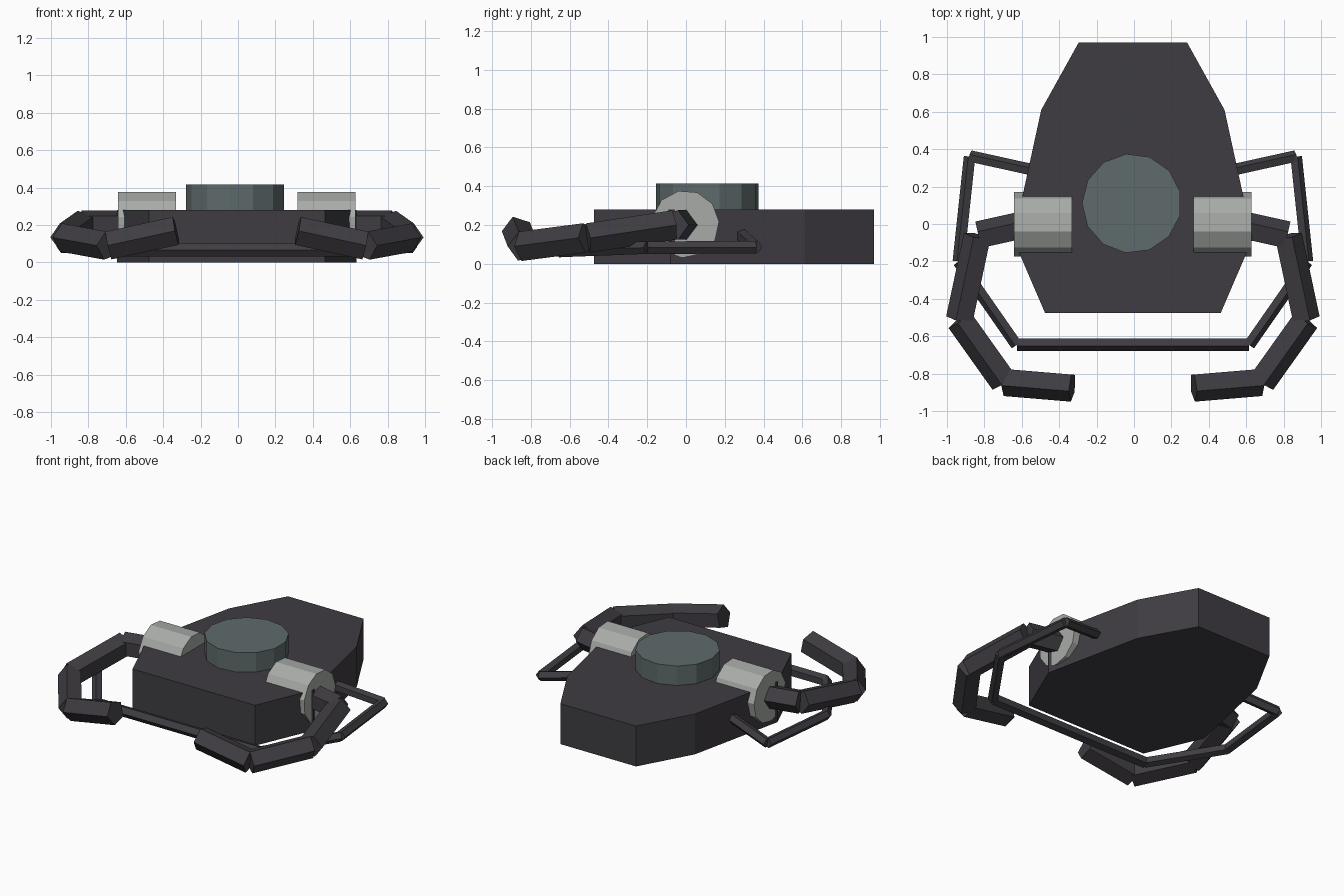
import bpy, bmesh, math
from mathutils import Vector

cube = bpy.data.objects.get("Cube")
if cube:
    bpy.data.objects.remove(cube, do_unlink=True)

CENTRE_X = -0.006


def material(name, rgb):
    m = bpy.data.materials.new(name)
    m.use_nodes = True
    colour = (*rgb, 1)
    m.diffuse_color = colour
    m.node_tree.nodes["Principled BSDF"].inputs["Base Color"].default_value = colour
    return m


charcoal = material("charcoal", (0.050, 0.046, 0.054))
slate = material("slate green", (0.114, 0.147, 0.147))
silver = material("silver grey", (0.39, 0.41, 0.39))


def loft(name, rings, mat):
    """Closed solid between two matching rings of points."""
    bm = bmesh.new()
    a, b = [[bm.verts.new(p + Vector((CENTRE_X, 0, 0))) for p in r] for r in rings]
    n = len(a)
    bm.faces.new(a)
    bm.faces.new(b)
    for i in range(n):
        j = (i + 1) % n
        bm.faces.new((a[i], a[j], b[j], b[i]))
    bmesh.ops.recalc_face_normals(bm, faces=bm.faces)
    mesh = bpy.data.meshes.new(name)
    bm.to_mesh(mesh)
    bm.free()
    mesh.materials.append(mat)
    obj = bpy.data.objects.new(name, mesh)
    bpy.context.collection.objects.link(obj)
    return obj


def rod(name, p, q, radius, sides, mat, phase=0.0, side=1):
    """Prism from p to q; phase zero points one corner outwards."""
    p, q = Vector(p), Vector(q)
    d = (q - p).normalized()
    out = Vector((0, 0, 1)).cross(d).normalized()
    up = d.cross(out)
    rings = []
    for c in (p, q):
        ring = []
        for k in range(sides):
            t = phase + math.tau * k / sides
            v = c + radius * (math.cos(t) * out + math.sin(t) * up)
            v.x *= side
            ring.append(v)
        rings.append(ring)
    return loft(name, rings, mat)


# Hull slab
half = [(0.29, 0.97), (0.49, 0.61), (0.64, -0.08), (0.47, -0.475)]
outline = half + [(-x, y) for x, y in reversed(half)]
loft("hull", [[Vector((x, y, z)) for x, y in outline] for z in (0, 0.28)], charcoal)

# Turret
turret = []
for z in (0.2, 0.415):
    angles = [math.radians(13.5) + math.tau * k / 13 for k in range(13)]
    turret.append([Vector((-0.006 + 0.266 * math.cos(t), 0.11 + 0.266 * math.sin(t), z))
                   for t in angles])
loft("turret", turret, slate)

# Mirrored parts
arm = [(0.60, -0.015, 0.20), (0.825, -0.065, 0.20), (0.92, -0.51, 0.133),
       (0.685, -0.84, 0.09), (0.325, -0.87, 0.168)]
arm_names = ["shoulder", "upper_arm", "forearm", "hand"]
guard = [(0.53, 0.285, 0.15), (0.87, 0.36, 0.085), (0.93, -0.20, 0.083), (0.62, -0.645, 0.066)]
guard_names = ["guard_rear_bar", "guard_side_bar", "guard_corner_bar"]

for label, s in (("left", 1), ("right", -1)):
    rod(label + "_shoulder_drum", (0.325, -0.003, 0.205), (0.635, -0.003, 0.205),
        0.174, 11, silver, math.radians(4), s)
    for i, part in enumerate(arm_names):
        rod(f"{label}_{part}", arm[i], arm[i + 1], 0.08, 5, charcoal, 0, s)
    for i, part in enumerate(guard_names):
        rod(f"{label}_{part}", guard[i], guard[i + 1], 0.034, 5, charcoal, 0, s)

# Front bumper bar
rod("guard_front_bar", (0.62, -0.642, 0.066), (-0.62, -0.642, 0.066), 0.037, 5, charcoal)
